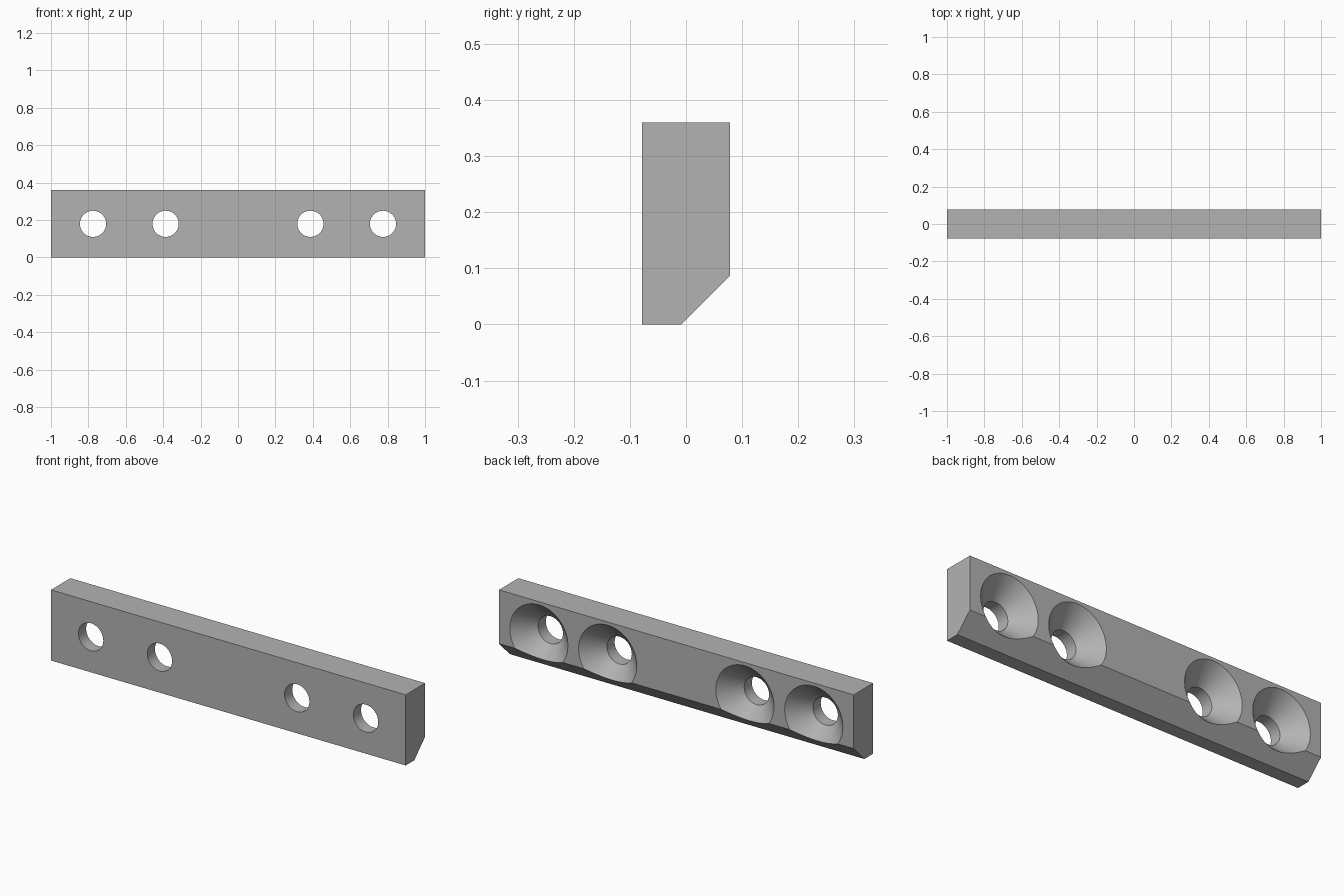
import bpy
import bmesh
import math
from mathutils import Matrix

cube = bpy.data.objects.get("Cube")
if cube:
    bpy.data.objects.remove(cube, do_unlink=True)

HALF_LENGTH, HALF_DEPTH, HEIGHT = 1.0, 0.078, 0.36
CHAMFER = 0.086
HOLE_R, SINK_R = 0.07, 0.164
HOLE_Z = HEIGHT / 2
HOLE_X = (0.387, 0.775)
EXTRA = 0.02  # overshoot of the cutters past the faces

grey = bpy.data.materials.new("plain grey")
grey.use_nodes = True
colour = (0.45, 0.45, 0.45, 1)
grey.diffuse_color = colour
grey.node_tree.nodes["Principled BSDF"].inputs["Base Color"].default_value = colour


def make_object(name, bm):
    bmesh.ops.recalc_face_normals(bm, faces=bm.faces)
    mesh = bpy.data.meshes.new(name)
    bm.to_mesh(mesh)
    bm.free()
    obj = bpy.data.objects.new(name, mesh)
    mesh.materials.append(grey)
    bpy.context.collection.objects.link(obj)
    return obj


# Bar: side profile with a chamfered lower back edge, extruded along x
profile = [(-HALF_DEPTH, 0), (HALF_DEPTH - CHAMFER, 0), (HALF_DEPTH, CHAMFER),
           (HALF_DEPTH, HEIGHT), (-HALF_DEPTH, HEIGHT)]
bm = bmesh.new()
end = bm.faces.new([bm.verts.new((-HALF_LENGTH, y, z)) for y, z in profile])
ext = bmesh.ops.extrude_face_region(bm, geom=[end])
verts = [g for g in ext["geom"] if isinstance(g, bmesh.types.BMVert)]
bmesh.ops.translate(bm, verts=verts, vec=(2 * HALF_LENGTH, 0, 0))
bar = make_object("mounting_bar", bm)

# Cutters: turned profile of a straight hole opening into a 45 degree countersink
sink_y = HALF_DEPTH - (SINK_R - HOLE_R)
outline = [(0, -HALF_DEPTH - EXTRA), (HOLE_R, -HALF_DEPTH - EXTRA), (HOLE_R, sink_y),
           (SINK_R + EXTRA, HALF_DEPTH + EXTRA), (0, HALF_DEPTH + EXTRA)]
bm = bmesh.new()
for x in [side * hx for side in (-1, 1) for hx in HOLE_X]:
    points = [bm.verts.new((x + r, y, HOLE_Z)) for r, y in outline]
    edges = [bm.edges.new(pair) for pair in zip(points, points[1:])]
    bmesh.ops.spin(bm, geom=points + edges, cent=(x, 0, HOLE_Z), axis=(0, 1, 0),
                   angle=2 * math.pi, steps=64)
bmesh.ops.remove_doubles(bm, verts=bm.verts, dist=0.0001)
cutter = make_object("countersunk_hole_cutter", bm)
cutter.hide_render = True

# Cut the holes and keep the result
cut = bar.modifiers.new("holes", "BOOLEAN")
cut.operation = "DIFFERENCE"
cut.solver = "EXACT"
cut.object = cutter
bpy.context.view_layer.objects.active = bar
for obj in bpy.context.selected_objects:
    obj.select_set(False)
bar.select_set(True)
bpy.ops.object.modifier_apply(modifier=cut.name)
bpy.data.objects.remove(cutter, do_unlink=True)
bpy.ops.object.shade_smooth_by_angle(angle=math.radians(30))
